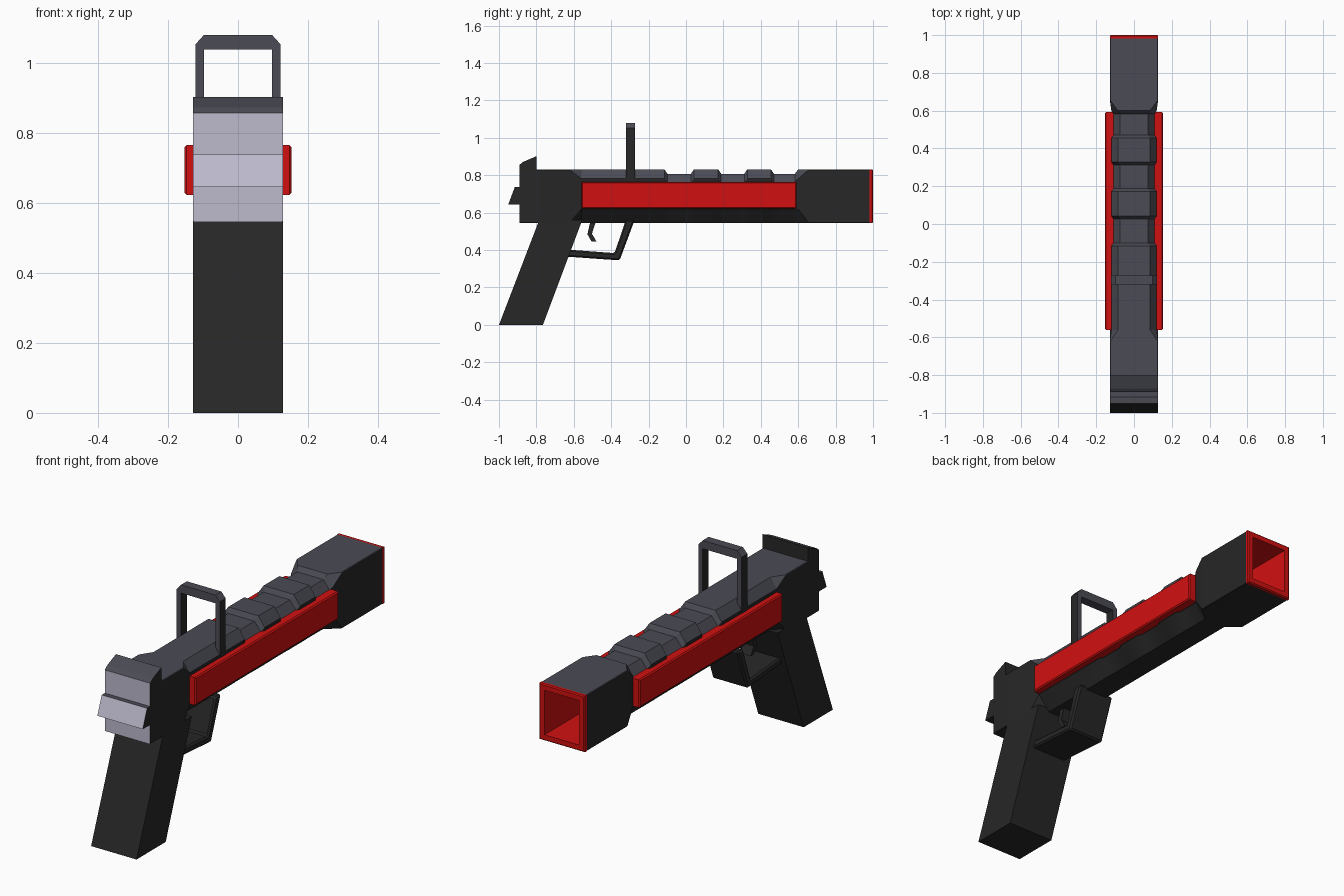
import bpy, bmesh

if "Cube" in bpy.data.objects:
    bpy.data.objects.remove(bpy.data.objects["Cube"])

def material(name, rgb):
    m = bpy.data.materials.new(name)
    m.diffuse_color = (*rgb, 1)
    m.use_nodes = True
    m.node_tree.nodes["Principled BSDF"].inputs["Base Color"].default_value = m.diffuse_color
    return m

BLACK = material("black", (0.02, 0.02, 0.02))
SLATE = material("slate grey", (0.07, 0.07, 0.09))
SILVER = material("pale silver", (0.51, 0.49, 0.61))
RED = material("red", (0.64, 0.005, 0.005))

def finish(bm, name, mats, rule=None):
    bmesh.ops.recalc_face_normals(bm, faces=bm.faces)
    bm.normal_update()
    if rule:
        for f in bm.faces:
            f.material_index = rule(f.normal)
    me = bpy.data.meshes.new(name)
    bm.to_mesh(me)
    bm.free()
    for m in mats:
        me.materials.append(m)
    ob = bpy.data.objects.new(name, me)
    bpy.context.collection.objects.link(ob)
    return ob

def loft(name, rings, mats, rule=None, start=True, end=True):
    """Bridge equal-length closed rings of points, optionally capped."""
    bm = bmesh.new()
    vs = [[bm.verts.new(p) for p in r] for r in rings]
    n = len(rings[0])
    for a, b in zip(vs, vs[1:]):
        for i in range(n):
            j = (i + 1) % n
            bm.faces.new((a[i], a[j], b[j], b[i]))
    if start:
        bm.faces.new(vs[0])
    if end:
        bm.faces.new(vs[-1])
    return finish(bm, name, mats, rule)

def side_profile(name, pts, half, mats, rule=None):
    """Extrude a (y, z) outline across x."""
    return loft(name, [[(x, y, z) for y, z in pts] for x in (-half, half)], mats, rule)

def bevel(ob, width):
    m = ob.modifiers.new("bevel", 'BEVEL')
    m.width, m.segments = width, 1

# Colour rules: silver rear, slate tops, black elsewhere
GUN = [BLACK, SLATE, SILVER]
def gun_rule(n):
    return 2 if n.y < -0.75 else 1 if n.z > 0.3 else 0
def top_rule(n):
    return 1 if n.z > 0.3 else 0
def sight_rule(n):
    return 0 if abs(n.x) > 0.9 else 1

W, Z0, Z1 = 0.128, 0.545, 0.832

# Barrel body: square ends, chamfered middle, three notches on top
def section(y, w, top, cx, cz, bx, bz):
    half = [(w - bx, Z0), (w, Z0 + bz), (w, top - cz), (w - cx, top)]
    return [(x, y, z) for x, z in half] + [(-x, y, z) for x, z in reversed(half)]

square = (W, Z1, 0.003, 0.003, 0.003, 0.003)
raised = (0.12, Z1, 0.035, 0.05, 0.06, 0.075)
notch = (0.109, 0.808, 0.035, 0.045, 0.05, 0.075)
rings = [section(-0.89, *square), section(-0.62, *square), section(-0.56, *raised)]
for a, b in ((-0.108, 0.035), (0.18, 0.32), (0.462, 0.59)):
    rings += [section(a - 0.008, *raised), section(a + 0.008, *notch),
              section(b - 0.008, *notch)]
    if b < 0.5:
        rings.append(section(b + 0.008, *raised))
rings += [section(0.6, *raised), section(0.655, *square), section(0.982, *square)]
body = loft("barrel_body", rings, GUN,
            lambda n: 2 if n.y < -0.95 else 1 if n.z > 0.3 else 0, end=False)
bpy.context.view_layer.objects.active = body
body.select_set(True)
bpy.ops.object.shade_smooth_by_angle(angle=0.5)
body.select_set(False)

# Red muzzle frame with deep square bore
def square_ring(y, inset):
    x, lo, hi = W - inset, Z0 + inset, Z1 - inset
    return [(-x, y, lo), (x, y, lo), (x, y, hi), (-x, y, hi)]
loft("muzzle", [square_ring(0.982, 0), square_ring(0.995, 0), square_ring(1.0, 0.005),
                square_ring(1.0, 0.03), square_ring(0.68, 0.03)], [RED], start=False)

# Red side plates
for side, label in ((1, "right"), (-1, "left")):
    def plate_ring(x, i):
        return [(side * x, y, z) for y, z in ((-0.56 + i, 0.623 + i), (0.592 - i, 0.623 + i),
                                              (0.592 - i, 0.765 - i), (-0.56 + i, 0.765 - i))]
    loft(label + "_side_plate", [plate_ring(0.1, 0), plate_ring(0.147, 0),
                                 plate_ring(0.153, 0.006)], [RED])

# Grip
side_profile("grip", [(-1, 0), (-0.765, 0), (-0.555, 0.56), (-0.785, 0.56)], W, [BLACK])

# Rear sight wedge and hammer
side_profile("rear_sight", [(-0.89, 0.82), (-0.89, 0.856), (-0.87, 0.872), (-0.8, 0.902),
                            (-0.8, 0.82)], W, GUN, gun_rule)
side_profile("hammer", [(-0.88, 0.738), (-0.915, 0.738), (-0.95, 0.645), (-0.88, 0.645)],
             W, GUN, gun_rule)

# Trigger guard and trigger
guard = side_profile("trigger_guard", [
    (-0.275, 0.56), (-0.355, 0.345), (-0.65, 0.366), (-0.64, 0.403),
    (-0.382, 0.384), (-0.322, 0.56)], 0.1, [BLACK])
bevel(guard, 0.008)
side_profile("trigger", [(-0.51, 0.56), (-0.527, 0.485), (-0.505, 0.445), (-0.478, 0.445),
                         (-0.503, 0.487), (-0.48, 0.56)], 0.03, [BLACK])

# Front sight loop
half = [(0.122, 0.76), (0.122, 1.052), (0.097, 1.08)]
inner = [(0.097, 1.038), (0.097, 0.76)]
outline = half + [(-x, z) for x, z in reversed(half)] + \
    [(-x, z) for x, z in reversed(inner)] + inner
loft("sight_loop", [[(x, y, z) for x, z in outline] for y in (-0.32, -0.273)],
     [BLACK, SLATE], sight_rule)
